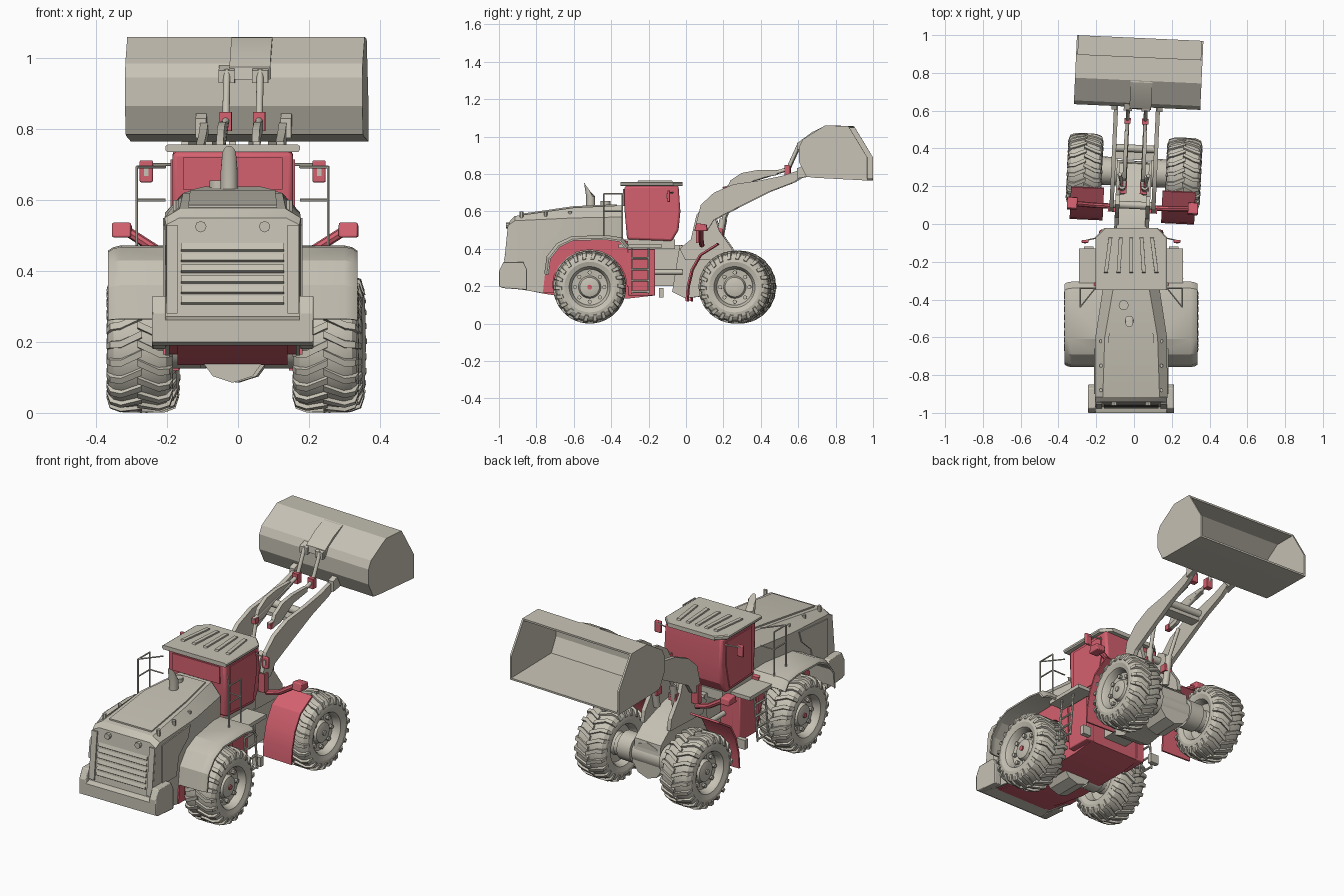
import bpy, bmesh
from math import sin, cos, pi, radians
from mathutils import Matrix, Vector

cube = bpy.data.objects.get("Cube")
if cube:
    bpy.data.objects.remove(cube, do_unlink=True)


def material(name, rgb):
    m = bpy.data.materials.new(name)
    m.use_nodes = True
    m.diffuse_color = (*rgb, 1)
    m.node_tree.nodes["Principled BSDF"].inputs["Base Color"].default_value = (*rgb, 1)
    return m


GREY = material("warm grey", (0.57, 0.54, 0.46))
RED = material("soft red", (0.66, 0.12, 0.16))
REAR = Matrix.Translation((-0.015, 0, 0))
FRONT = Matrix.Translation((-0.012, 0, 0)) @ Matrix.Rotation(radians(-2.6), 4, 'Z')
SIDES = ((1, "left"), (-1, "right"))


def finish(name, bm, mat, frame):
    bmesh.ops.recalc_face_normals(bm, faces=bm.faces)
    bm.transform(frame)
    me = bpy.data.meshes.new(name)
    for f in bm.faces:
        f.smooth = True
    bm.to_mesh(me)
    bm.free()
    me.set_sharp_from_angle(angle=radians(24))
    me.materials.append(mat)
    ob = bpy.data.objects.new(name, me)
    bpy.context.scene.collection.objects.link(ob)
    return ob


def loft(name, rings, mat, frame):
    bm = bmesh.new()
    vs = [[bm.verts.new(p) for p in r] for r in rings]
    n = len(vs[0])
    for a, b in zip(vs, vs[1:]):
        for i in range(n):
            bm.faces.new((a[i], a[(i + 1) % n], b[(i + 1) % n], b[i]))
    bm.faces.new(vs[0])
    bm.faces.new(vs[-1])
    return finish(name, bm, mat, frame)


def prism(name, pts, a, b, mat, frame, bevel=0):
    """Side profile (y, z) extruded across x from a to b."""
    ob = loft(name, [[(x, y, z) for y, z in pts] for x in (a, b)], mat, frame)
    if bevel:
        mod = ob.modifiers.new("edge", 'BEVEL')
        mod.width, mod.segments = bevel, 2
    return ob


def strip(pts, t):
    """Closed outline of a bent plate following a side polyline."""
    P = [Vector(p) for p in pts]
    off = []
    for i, p in enumerate(P):
        d = (P[min(i + 1, len(P) - 1)] - P[max(i - 1, 0)]).normalized()
        off.append(p + Vector((d.y, -d.x)) * t)
    return [tuple(p) for p in P + off[::-1]]


def box(name, lo, hi, mat, frame, bevel=0):
    (y0, z0), (y1, z1) = lo[1:], hi[1:]
    return prism(name, [(y0, z0), (y1, z0), (y1, z1), (y0, z1)], lo[0], hi[0], mat, frame, bevel)


def rod(name, paths, r, mat, frame, seg=16):
    """Round bars along one or more polylines."""
    bm = bmesh.new()
    for path in paths:
        for p, q in zip(path, path[1:]):
            p, q = Vector(p), Vector(q)
            m = Matrix.Translation((p + q) / 2) @ (q - p).to_track_quat('Z', 'Y').to_matrix().to_4x4()
            bmesh.ops.create_cone(bm, cap_ends=True, segments=seg, radius1=r, radius2=r,
                                  depth=(q - p).length, matrix=m)
    return finish(name, bm, mat, frame)


def wheel(name, s, y, frame):
    at = frame @ Matrix.Translation((s * 0.262, y, 0.195)) @ Matrix.Scale(s, 4, (1, 0, 0))
    half = [(0.05, 0.184), (0.074, 0.176), (0.088, 0.158), (0.092, 0.135), (0.084, 0.11), (0.072, 0.102),
            (0.045, 0.096), (0.04, 0.06), (0.06, 0.052), (0.066, 0.03), (0.066, 0.004)]
    prof = [(-x, r) for x, r in half[::-1]] + half
    N = 40
    loft(name + "_wheel", [[(x, r * cos(2 * pi * i / N), r * sin(2 * pi * i / N)) for i in range(N)]
                           for x, r in prof], GREY, at)
    # chevron lugs wrapping over the shoulder
    bm = bmesh.new()
    path = [(-0.006, 0.178, 0.195, 0), (0.054, 0.178, 0.194, 0.15), (0.078, 0.165, 0.183, 0.16), (0.088, 0.148, 0.152, 0.19)]
    count = 22
    for k in range(count * 2):
        side = 1 if k % 2 else -1
        base = pi * k / count
        rings = []
        for x, r0, r1, th in path:
            c = []
            for r, d in ((r0, -.065), (r1, -.05), (r1, .05), (r0, .065)):
                grow = 0.006 if r == r1 and x > 0.07 else 0
                c.append(bm.verts.new((side * (x + grow), r * cos(base + th + d), r * sin(base + th + d))))
            rings.append(c)
        for a, b in zip(rings, rings[1:]):
            for i in range(4):
                bm.faces.new((a[i], a[(i + 1) % 4], b[(i + 1) % 4], b[i]))
        bm.faces.new(rings[0])
        bm.faces.new(rings[-1])
    finish(name + "_tread", bm, GREY, at)
    ring = [(0.078 * cos(i * pi / 4), 0.078 * sin(i * pi / 4)) for i in range(8)]
    rod(name + "_bolts", [[(0.035, u, v), (0.058, u, v)] for u, v in ring], 0.011, GREY, at, 8)
    rod(name + "_hub_cap", [[(0.05, 0, 0), (0.072, 0, 0)]], 0.013, RED if frame is REAR else GREY, at)


# Wheels and axles
for s, side in SIDES:
    wheel(side + "_rear", s, -0.515, REAR)
    wheel(side + "_front", s, 0.275, FRONT)
for end, y, fr in (("rear", -0.515, REAR), ("front", 0.275, FRONT)):
    rod(end + "_axle", [[(-0.2, y, 0.195), (0.2, y, 0.195)]], 0.06, GREY, fr)
    rod(end + "_axle_ends", [[(s * 0.09, y, 0.2), (s * 0.17, y, 0.2)] for s in (1, -1)], 0.075, GREY, fr)
    rod(end + "_differential", [[(0, y - 0.1, 0.18), (0, y + 0.05, 0.18)]], 0.095, GREY, fr, 10)

# Rear chassis
prism("belly", [(-.96, .27), (-.96, .2), (-.76, .16), (-.6, .135), (-.3, .135), (-.17, .15), (-.17, .41), (-.3, .45), (-.76, .45)],
      -0.155, 0.155, RED, REAR)
prism("tail_pan", [(-.96, .27), (-.96, .2), (-.76, .165), (-.74, .27)], -.18, .18, RED, REAR)
box("hitch", (-.07, -.18, .2), (.07, -.03, .42), GREY, REAR)
box("cab_floor", (-.16, -.32, .4), (.16, -.06, .45), GREY, REAR)

# Engine hood: bevelled section narrowing towards the cab
sections = [(-.97, .188, .15, .53, .55, .1), (-.915, .192, .15, .55, .575, 0),
            (-.6, .19, .14, .565, .62, 0), (-.34, .15, .095, .57, .632, 0)]
loft("hood", [[(x, y + k * (z - .27), z) for x, z in
               ((-w, .27), (-w, zs), (-t, zt), (t, zt), (w, zs), (w, .27))]
              for y, w, t, zs, zt, k in sections], GREY, REAR)
loft("hood_top_panel", [[(-t, y, z), (t, y, z), (t, y, z + .008), (-t, y, z + .008)]
                        for y, t, z in ((-.89, .125, .578), (-.6, .12, .62), (-.37, .08, .63))], GREY, REAR)
lean = lambda z: -.97 + .1 * (z - .27)
for i in range(6):
    z = .305 + i * .03
    prism(f"grille_slat_{i}", [(lean(z), z), (lean(z) - .009, z + .006), (lean(z) - .002, z + .024)],
          -.145, .145, GREY, REAR)
for s, side in SIDES:
    rod(side + "_tail_lamp", [[(s * .09, -.93, .525), (s * .09, -.962, .525)]], .016, GREY, REAR, 8)
    prism(side + "_grille_frame", [(lean(.28), .28), (lean(.28) - .008, .28), (lean(.53) - .008, .53), (lean(.53), .53)],
          s * .155, s * .187, GREY, REAR)
    prism(side + "_hood_side_panel", [(-.9, .32), (-.78, .32), (-.76, .42), (-.68, .49), (-.66, .55), (-.9, .53)],
          s * .18, s * .197, GREY, REAR)
    prism(side + "_tail_skirt", [(-.96, .3), (-.96, .195), (-.76, .162), (-.745, .3)], s * .178, s * .19, GREY, REAR)
    rod(side + "_hood_latches", [[(s * .16, y, .56), (s * .16, y, .6)] for y in (-.88, -.75, -.62)], .01, GREY, REAR, 6)

# Counterweight
prism("counterweight", [(-1, .2), (-1, .262), (-.96, .275), (-.86, .275), (-.86, .19), (-.98, .19)], -.225, .225, GREY, REAR)
for s, side in SIDES:
    prism(side + "_counterweight_end", [(-1, .2), (-1, .28), (-.975, .33), (-.87, .33), (-.85, .29), (-.85, .18), (-.98, .19)],
          s * .188, s * .228, GREY, REAR, .004)

# Exhaust and intake
loft("exhaust", [[(-.01 + r * cos(a * pi / 8), y + r * sin(a * pi / 8), z + tilt * sin(a * pi / 8)) for a in range(16)]
                 for y, z, r, tilt in ((-.51, .6, .024, 0), (-.51, .68, .024, 0), (-.525, .725, .02, -.028))], GREY, REAR)
rod("intake", [[(-.04, -.43, .6), (-.04, -.43, .655)]], .026, GREY, REAR)

# Rear fenders with rounded outer edge, platforms, steps and rails
arch = [(-.515 + .2 * cos(i * pi / 10), .195 + .2 * sin(i * pi / 10)) for i in range(11)]
fender = strip([(-.758, .265), (-.745, .36), (-.69, .43), (-.61, .468), (-.42, .472), (-.34, .46), (-.305, .415)], .01)
for s, side in SIDES:
    prism(side + "_wheel_well", [(-.765, .165), (-.75, .3), (-.71, .39), (-.62, .458), (-.42, .464), (-.31, .44), (-.305, .195)]
          + arch + [(-.7, .165)], s * .145, s * .197, RED, REAR)
    loft(side + "_rear_fender", [[(s * x, -.515 + (y + .515) * k, .195 + (z - .195) * k) for y, z in fender]
                                 for x, k in ((.14, 1), (.315, 1), (.338, .98), (.352, .945))], GREY, REAR)
    box(side + "_platform", (s * .15, -.36, .405), (s * .275, -.13, .425), GREY, REAR)
    box(side + "_step_box", (s * .14, -.31, .15), (s * .19, -.165, .4), RED, REAR, .005)
    rod(side + "_ladder", [[(s * .25, y, .41), (s * .27, y, .16)] for y in (-.29, -.2)] +
        [[(s * (.27 - .02 * (z - .16) / .25), -.29, z), (s * (.27 - .02 * (z - .16) / .25), -.2, z)]
         for z in (.17, .23, .29, .35)], .006, GREY, REAR, 6)
    rod(side + "_handrail", [[(s * .27, -.44, .47), (s * .27, -.44, .693), (s * .19, -.34, .693)],
                             [(s * .27, -.34, .42), (s * .27, -.34, .693), (s * .27, -.44, .693)],
                             [(s * .27, -.44, .6), (s * .27, -.34, .6), (s * .19, -.34, .6)]], .004, GREY, REAR, 6)
    box(side + "_small_step", (s * .2, -.145, .14), (s * .25, -.12, .19), GREY, REAR)
    rod(side + "_steering_cylinder", [[(s * .09, -.18, .275), (s * .09, -.02, .275)]], .013, GREY, REAR)

# Cab and roof
prism("cab", [(-.33, .735), (-.328, .6), (-.315, .45), (-.075, .44), (-.04, .5), (-.03, .6), (-.04, .74)],
      -.17, .17, RED, REAR, .012)
box("cab_rear_window", (-.14, -.336, .63), (.14, -.32, .72), RED, REAR)
roof = [(-.19, -.35), (.19, -.35), (.19, -.07), (.14, -.02), (-.14, -.02), (-.19, -.07)]
loft("roof", [[(x * k, y, z) for x, y in roof] for z, k in ((.735, .97), (.742, 1), (.752, 1), (.757, .96))], GREY, REAR)
for i in range(5):
    x, d = (i - 2) * .055, (i - 2) * .012
    loft(f"roof_rib_{i}", [[(x - .01, y0, z), (x + .01, y0, z), (x + d + .01, y1, z), (x + d - .01, y1, z)]
                           for y0, y1, z in ((-.07, -.26, .754), (-.075, -.255, .765))], GREY, REAR)
for s, side in SIDES:
    prism(side + "_door", [(-.29, .47), (-.1, .46), (-.07, .6), (-.075, .715), (-.29, .715)], s * .165, s * .175, RED, REAR)
    box(side + "_mirror", (s * .225, -.1, .65), (s * .262, -.085, .712), RED, REAR, .004)
    box(side + "_mirror_glass", (s * .238, -.104, .668), (s * .25, -.098, .695), GREY, REAR)
    rod(side + "_mirror_arm", [[(s * .165, -.07, .7), (s * .245, -.088, .7)]], .004, GREY, REAR, 6)

# Front frame and tower
prism("front_frame", [(-.07, .17), (0, .135), (.12, .15), (.3, .14), (.33, .2), (.32, .28), (.25, .34), (.1, .4), (-.03, .42), (-.05, .3)],
      -.08, .08, GREY, FRONT)
for s, side in SIDES:
    prism(side + "_tower", [(-.03, .4), (.03, .45), (.06, .58), (.1, .63), (.15, .6), (.18, .5), (.25, .4), (.26, .34), (0, .34)],
          s * .07, s * .092, GREY, FRONT)

# Front fenders with marker lamps
front_fender = strip([(.012, .12), (.018, .2), (.04, .29), (.085, .37), (.18, .43)], .01)
for s, side in SIDES:
    prism(side + "_front_fender", front_fender, s * .155, s * .33, RED, FRONT)
    prism(side + "_lamp", [(.06, .495), (.13, .495), (.125, .53), (.07, .537)], s * .293, s * .347, RED, FRONT, .005)
    rod(side + "_lamp_arm", [[(s * .31, .095, .515), (s * .2, .09, .445)], [(s * .2, .09, .445), (s * .12, .09, .42)]],
        .014, RED, FRONT, 8)

# Lift arms and tilt linkage
arm = [(.06, .535), (.085, .635), (.155, .7), (.26, .745), (.4, .765), (.52, .79), (.61, .82),
       (.635, .79), (.58, .755), (.45, .705), (.29, .625), (.155, .555), (.12, .5), (.08, .49)]
for s, side in SIDES:
    prism(side + "_lift_arm", arm, s * .1, s * .122, GREY, FRONT)
    rod(side + "_lift_cylinder", [[(s * .06, .17, .4), (s * .06, .2, .56)]], .018, GREY, FRONT)
    rod(side + "_lift_piston", [[(s * .06, .2, .55), (s * .075, .26, .7)]], .01, GREY, FRONT)
    box(side + "_lift_joint", (s * .035, .16, .47), (s * .08, .2, .51), RED, FRONT)
    box(side + "_arm_joint", (s * .09, .06, .43), (s * .13, .09, .53), RED, FRONT)
    prism(side + "_tilt_lever", [(.21, .7), (.24, .765), (.3, .805), (.38, .82), (.49, .822), (.49, .795), (.38, .775), (.28, .71)],
          s * .04, s * .06, GREY, FRONT)
    rod(side + "_tilt_rod", [[(s * .047, .2, .72), (s * .047, .54, .825)], [(s * .047, .54, .81), (s * .047, .61, .965)]],
        .01, GREY, FRONT)
    box(side + "_tilt_joint", (s * .03, .53, .795), (s * .064, .56, .848), RED, FRONT)
    box(side + "_tilt_base", (s * .035, .2, .7), (s * .06, .23, .73), RED, FRONT)
    prism(side + "_tilt_bracket", [(.598, .93), (.598, .965), (.635, .98), (.622, .93)], s * .025, s * .07, GREY, FRONT)
    prism(side + "_bucket_hinge", [(.6, .775), (.6, .83), (.632, .845), (.66, .787)], s * .105, s * .135, GREY, FRONT)
rod("arm_cross_tube", [[(-.11, .4, .73), (.11, .4, .73)], [(-.1, .1, .58), (.1, .1, .58)]], .02, GREY, FRONT)
box("arm_cross_plate", (-.11, .34, .69), (.11, .4, .71), GREY, FRONT)

# Bucket
shell = [(.885, 1.055), (.76, 1.06), (.64, .985), (.62, .945), (.62, .865), (.66, .785), (.7, .78), (.985, .765)]
prism("bucket_shell", strip(shell, -.01), -.333, .333, GREY, FRONT)
for s, side in SIDES:
    prism(side + "_bucket_side", shell + [(.985, .89)], s * .325, s * .335, GREY, FRONT)
prism("bucket_spine", [(.608, .94), (.612, .975), (.68, 1.025), (.75, 1.058), (.762, 1.058), (.643, .983), (.623, .943)],
      -.04, .075, GREY, FRONT)
